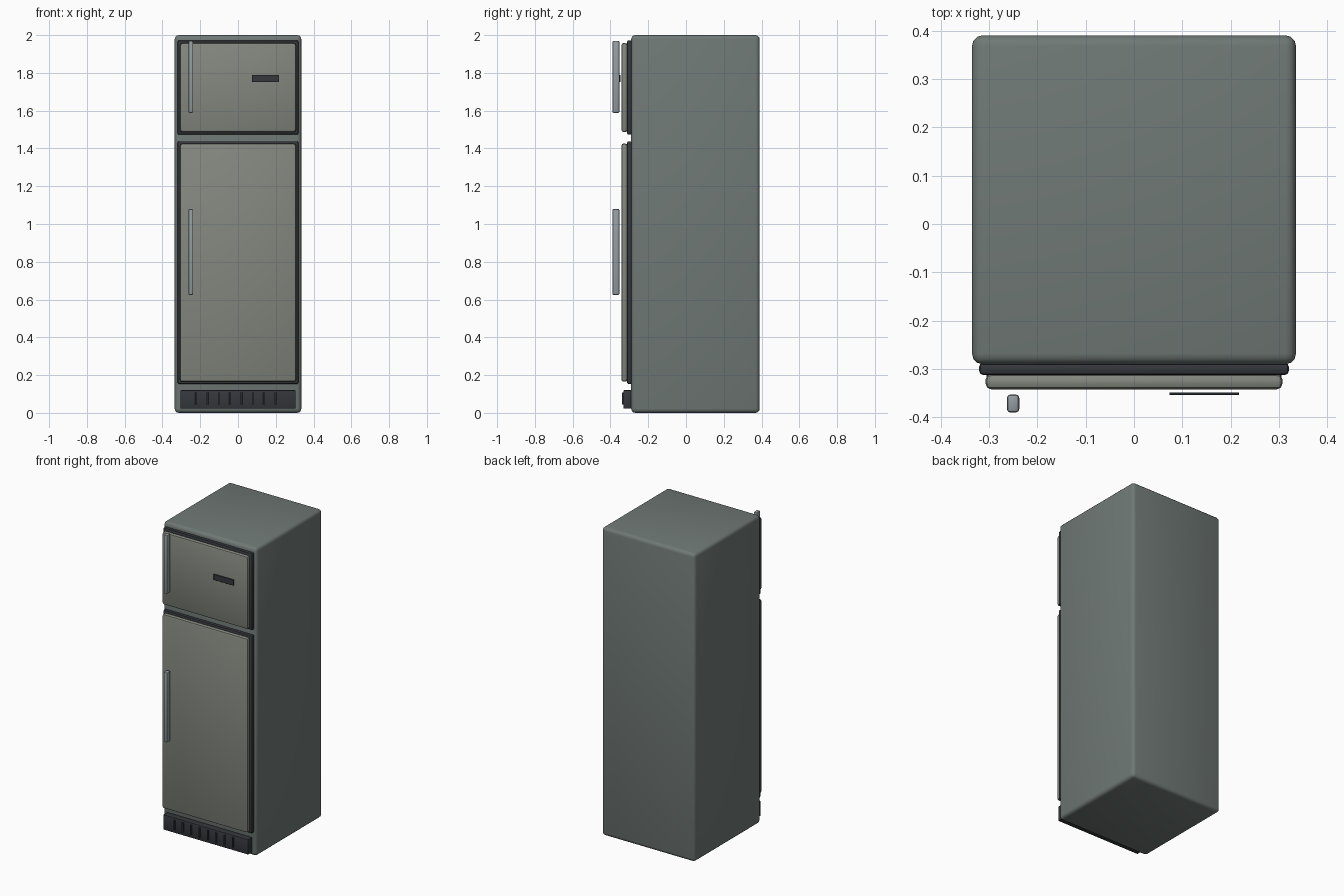
import bpy

if "Cube" in bpy.data.objects:
    bpy.data.objects.remove(bpy.data.objects["Cube"])

def material(name, rgb):
    m = bpy.data.materials.new(name)
    m.diffuse_color = (*rgb, 1)
    m.use_nodes = True
    m.node_tree.nodes["Principled BSDF"].inputs["Base Color"].default_value = m.diffuse_color
    return m

ENAMEL = material("cabinet_enamel", (0.16, 0.19, 0.18))
PANEL = material("door_panel", (0.23, 0.245, 0.21))
RUBBER = material("dark_rubber", (0.035, 0.038, 0.045))
METAL = material("handle_metal", (0.30, 0.34, 0.36))

def box(name, x, y, z, mat, bevel=0.0, segments=2):
    """Rounded box given by its (min, max) range on each axis."""
    bpy.ops.mesh.primitive_cube_add(size=1)
    ob = bpy.context.object
    ob.name = name
    ob.location = [(a + b) / 2 for a, b in (x, y, z)]
    ob.scale = [b - a for a, b in (x, y, z)]
    bpy.ops.object.transform_apply(location=False, rotation=False, scale=True)
    ob.data.materials.append(mat)
    if bevel:
        mod = ob.modifiers.new("rounded_edges", 'BEVEL')
        mod.width = bevel
        mod.segments = segments
        bpy.ops.object.modifier_apply(modifier=mod.name)
        bpy.ops.object.shade_smooth_by_angle()
    return ob

# Cabinet
box("cabinet", (-0.335, 0.335), (-0.29, 0.39), (0, 2), ENAMEL, 0.022, 3)

# Freezer and fridge: gasket, door panel and floating handle bar
for name, gasket_z, door_z, handle_z in (
    ("freezer", (1.473, 1.972), (1.487, 1.958), (1.588, 1.97)),
    ("fridge", (0.153, 1.438), (0.165, 1.426), (0.624, 1.08)),
):
    box(name + "_gasket", (-0.32, 0.32), (-0.312, -0.287), gasket_z, RUBBER, 0.008)
    box(name + "_door", (-0.307, 0.307), (-0.342, -0.310), door_z, PANEL, 0.012)
    box(name + "_handle", (-0.263, -0.237), (-0.39, -0.352), handle_z, METAL, 0.008)

# Blank badge plate on the freezer door
box("badge_plate", (0.073, 0.217), (-0.354, -0.348), (1.752, 1.79), RUBBER, 0.001, 1)

# Ventilated kick plate with upright slats
box("kick_plate", (-0.305, 0.305), (-0.332, -0.288), (0.022, 0.12), RUBBER, 0.004)
for i in range(8):
    x = -0.222 + i * 0.06
    box(f"vent_slat_{i + 1}", (x - 0.005, x + 0.005), (-0.34, -0.328),
        (0.044, 0.108), RUBBER, 0.001, 1)
